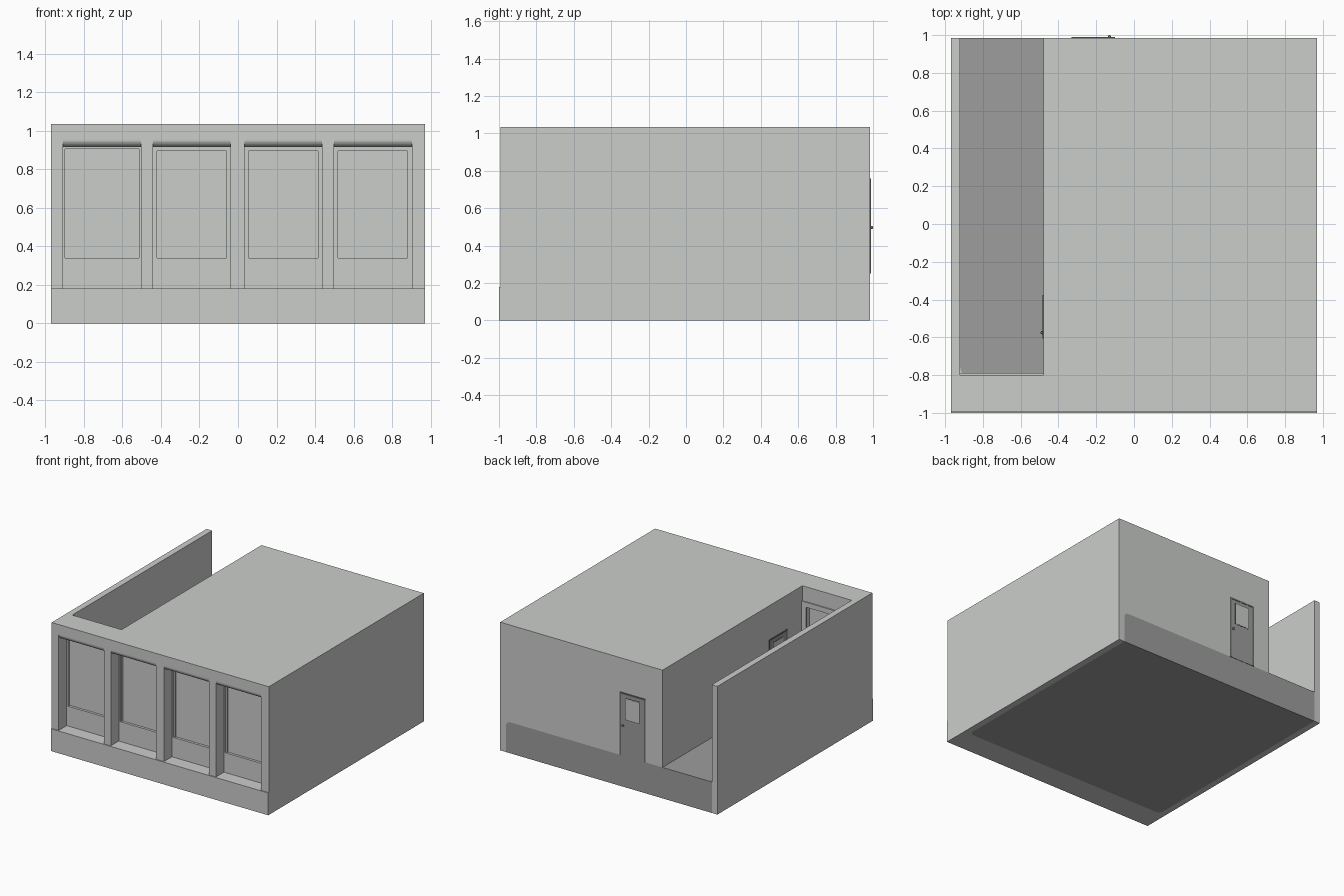
import bpy, bmesh, math
from mathutils import Matrix, Vector

if "Cube" in bpy.data.objects:
    bpy.data.objects.remove(bpy.data.objects["Cube"])


def material(name, r, g, b):
    m = bpy.data.materials.new(name)
    m.diffuse_color = (r, g, b, 1)
    m.use_nodes = True
    m.node_tree.nodes["Principled BSDF"].inputs["Base Color"].default_value = m.diffuse_color
    return m


WALL = material("pale_wall", 0.60, 0.615, 0.60)
SLAB = material("grey_concrete", 0.34, 0.34, 0.34)
TRIM = material("dark_trim", 0.15, 0.15, 0.15)


def finish(bm, name, mat, matrix=None):
    if matrix:
        bm.transform(matrix)
    bmesh.ops.recalc_face_normals(bm, faces=bm.faces)
    me = bpy.data.meshes.new(name)
    bm.to_mesh(me)
    bm.free()
    me.materials.append(mat)
    ob = bpy.data.objects.new(name, me)
    bpy.context.collection.objects.link(ob)
    return ob


def box_mesh(x0, x1, y0, y1, z0, z1):
    bm = bmesh.new()
    bmesh.ops.create_cube(bm, size=1)
    for v in bm.verts:
        v.co = Vector(((x0 + x1) / 2 + v.co.x * (x1 - x0),
                       (y0 + y1) / 2 + v.co.y * (y1 - y0),
                       (z0 + z1) / 2 + v.co.z * (z1 - z0)))
    return bm


def box(name, mat, *dims, matrix=None):
    return finish(box_mesh(*dims), name, mat, matrix)


def slab(name, y1, z0):
    """Floor slab with rounded front corners and a rounded right top edge."""
    bm = box_mesh(-0.92, 0.92, -0.8, y1, z0, 0.25)
    edges = []
    for e in bm.edges:
        a, b = (v.co for v in e.verts)
        m = (a + b) / 2
        front = abs(a.z - b.z) > 0.1 and m.y < 0
        right_top = abs(a.y - b.y) > 1 and m.x > 0 and m.z > 0.2
        if front or right_top:
            edges.append(e)
    bmesh.ops.bevel(bm, geom=edges, offset=0.04, segments=6, profile=0.5,
                    affect='EDGES')
    return finish(bm, name, SLAB)


FRONT, BACK, RECESS = -0.992, 0.985, -0.89


def recess_cutter(x0, x1):
    """Window bay with a rounded lintel, extruded along x."""
    prof = [(FRONT - 0.1, 0.18), (RECESS, 0.18), (RECESS, 0.915)]
    for i in range(9):
        t = math.radians(90 * i / 8)
        prof.append((FRONT + 0.04 - 0.04 * math.sin(t), 0.955 - 0.04 * math.cos(t)))
    prof.append((FRONT - 0.1, 0.955))
    bm = bmesh.new()
    f = bm.faces.new([bm.verts.new((x0, y, z)) for y, z in prof])
    r = bmesh.ops.extrude_face_region(bm, geom=[f])
    bmesh.ops.translate(bm, vec=(x1 - x0, 0, 0),
                        verts=[g for g in r["geom"] if isinstance(g, bmesh.types.BMVert)])
    return finish(bm, "recess_cutter", WALL)


def cut(ob, cutter):
    mod = ob.modifiers.new("cut", 'BOOLEAN')
    mod.operation, mod.solver, mod.object = 'DIFFERENCE', 'EXACT', cutter
    bpy.context.view_layer.objects.active = ob
    bpy.ops.object.modifier_apply(modifier=mod.name)
    bpy.data.objects.remove(cutter)


# Main block with a side passage open to the back, and the floor slab
body = box("building_body", WALL, -0.97, 0.97, FRONT, BACK, 0, 1.035)
cut(body, slab("slab_cutter", BACK + 0.1, -0.1))
cut(body, box("passage_cutter", WALL, -0.92, -0.48, -0.8, BACK + 0.1, 0.25, 1.2))
slab("floor_slab", BACK, 0)
box("front_plinth", WALL, -0.97, 0.97, -1.0, FRONT, 0, 0.18)

# Four window bays; the first looks into the passage
for i, cx in enumerate((-0.705, -0.24, 0.235, 0.70)):
    cut(body, recess_cutter(cx - 0.202, cx + 0.202))
    x0, x1 = cx - 0.192, cx + 0.192
    cut(body, box("pane_cutter", WALL, x0, x1, RECESS - 0.05, RECESS + 0.02, 0.34, 0.905))
    if i == 0:
        cut(body, box("rear_pane_cutter", WALL, x0, x1, -0.84, -0.7, 0.34, 0.89))
        continue
    y0, y1 = RECESS + 0.006, RECESS + 0.02
    box("window_frame_left", WALL, x0, x0 + 0.012, y0, y1, 0.34, 0.905)
    box("window_frame_right", WALL, x1 - 0.012, x1, y0, y1, 0.34, 0.905)
    box("window_frame_top", WALL, x0 + 0.012, x1 - 0.012, y0, y1, 0.893, 0.905)

# Passage side window surround
for name, d in (("left", (-0.92, -0.88, 0.30, 0.915)), ("right", (-0.52, -0.48, 0.30, 0.915)),
                ("top", (-0.88, -0.52, 0.875, 0.915)), ("bottom", (-0.88, -0.52, 0.30, 0.34))):
    box("passage_window_frame_" + name, WALL, d[0], d[1], -0.8, -0.79, d[2], d[3])


def door(name, place, side):
    """Door facing local +y, standing at the local origin."""
    w, z0, z1, t = 0.115, 0.25, 0.76, 0.013
    box(name + "_panel", SLAB, -w + t, w - t, 0, 0.003, z0, z1 - t, matrix=place)
    for s in (-1, 1):
        a, b = sorted((s * w, s * (w - t)))
        box(name + "_jamb", TRIM, a, b, 0, 0.005, z0, z1, matrix=place)
    box(name + "_head", TRIM, -w + t, w - t, 0, 0.005, z1 - t, z1, matrix=place)
    box(name + "_pane_border", TRIM, -0.065, 0.065, 0, 0.004, 0.545, 0.725, matrix=place)
    box(name + "_pane", WALL, -0.058, 0.058, 0, 0.005, 0.552, 0.718, matrix=place)
    bm = bmesh.new()
    bmesh.ops.create_uvsphere(bm, u_segments=16, v_segments=10, radius=0.009)
    for f in bm.faces:
        f.smooth = True
    bmesh.ops.translate(bm, verts=bm.verts, vec=(side * 0.085, 0.006, 0.497))
    finish(bm, name + "_knob", TRIM, place)


door("back_door", Matrix.Translation((-0.215, BACK, 0)), 1)
door("passage_door", Matrix.Translation((-0.48, -0.49, 0)) @ Matrix.Rotation(math.pi / 2, 4, 'Z'), -1)
